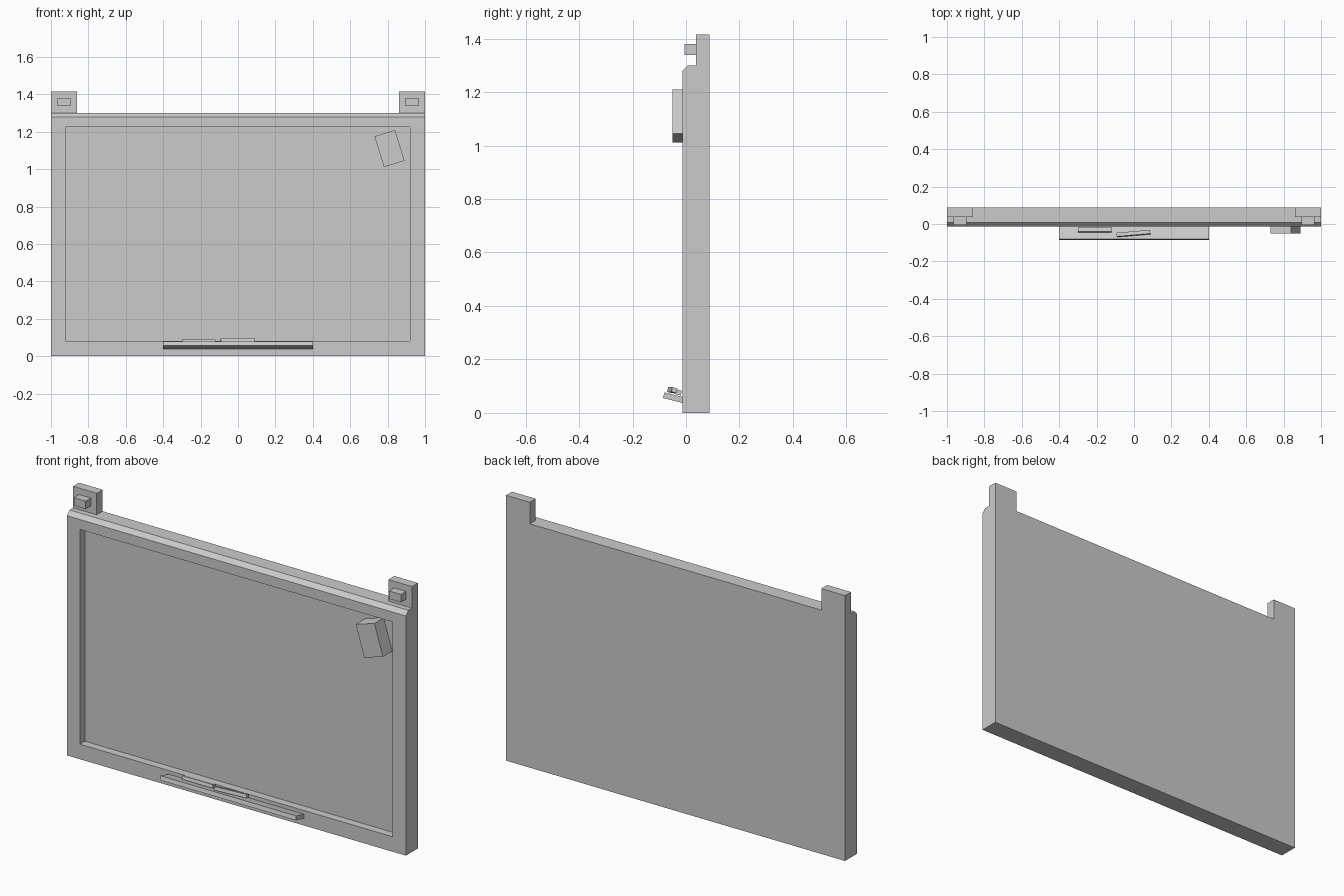
import bpy, bmesh
from math import radians
from mathutils import Matrix, Euler

cube = bpy.data.objects.get("Cube")
if cube:
    bpy.data.objects.remove(cube)

grey = bpy.data.materials.new("light_grey")
grey.use_nodes = True
COLOUR = (0.6, 0.6, 0.6, 1)
grey.diffuse_color = COLOUR
grey.node_tree.nodes["Principled BSDF"].inputs["Base Color"].default_value = COLOUR


def finish(bm, name):
    bmesh.ops.recalc_face_normals(bm, faces=bm.faces)
    mesh = bpy.data.meshes.new(name)
    bm.to_mesh(mesh)
    bm.free()
    mesh.materials.append(grey)
    obj = bpy.data.objects.new(name, mesh)
    bpy.context.collection.objects.link(obj)
    return obj


def box(name, size, centre, turn=(0, 0, 0)):
    bm = bmesh.new()
    bmesh.ops.create_cube(bm, size=1, matrix=Matrix.Diagonal((*size, 1)))
    obj = finish(bm, name)
    obj.location = centre
    obj.rotation_euler = Euler([radians(a) for a in turn])
    return obj


def span(name, low, high):
    size = [h - l for l, h in zip(low, high)]
    return box(name, size, [(l + h) / 2 for l, h in zip(low, high)])


FRONT, BACK, TOP = -0.014, 0.088, 1.3

# Board body: side profile with a chamfered top front edge, extruded across
bm = bmesh.new()
profile = [(FRONT, 0), (BACK, 0), (BACK, TOP), (0.008, TOP), (FRONT, 1.278)]
side = bm.faces.new([bm.verts.new((-1, y, z)) for y, z in profile])
swept = bmesh.ops.extrude_face_region(bm, geom=[side])["geom"]
bmesh.ops.translate(bm, vec=(2, 0, 0),
                    verts=[v for v in swept if isinstance(v, bmesh.types.BMVert)])
board = finish(bm, "board")

# Recessed writing surface
cutter = span("recess_cutter", (-0.923, -0.1, 0.08), (0.92, 0.028, 1.225))
cutter.hide_render = True
cutter.hide_viewport = True
cutter.display_type = 'WIRE'
cut = board.modifiers.new("recess", 'BOOLEAN')
cut.operation = 'DIFFERENCE'
cut.solver = 'EXACT'
cut.object = cutter

# Corner tabs with square pegs
for name, s in (("left", 1), ("right", -1)):
    box(name + "_tab", (0.14, 0.05, 0.115), (s * 0.93, 0.063, 1.3575))
    box(name + "_peg", (0.07, 0.045, 0.042), (s * 0.93, 0.0175, 1.359))

# Eraser resting on the writing surface
box("eraser", (0.115, 0.078, 0.172), (0.81, -0.011, 1.11), (0, -17, 0))

# Tilted tray and its two markers
box("tray", (0.8, 0.085, 0.022), (0, -0.042, 0.056), (-14, 0, 0))
box("right_marker", (0.18, 0.026, 0.018), (-0.21, -0.03, 0.077), (-14, 0, 0))
box("left_marker", (0.18, 0.02, 0.018), (-0.003, -0.051, 0.085), (-14, 0, 5))
